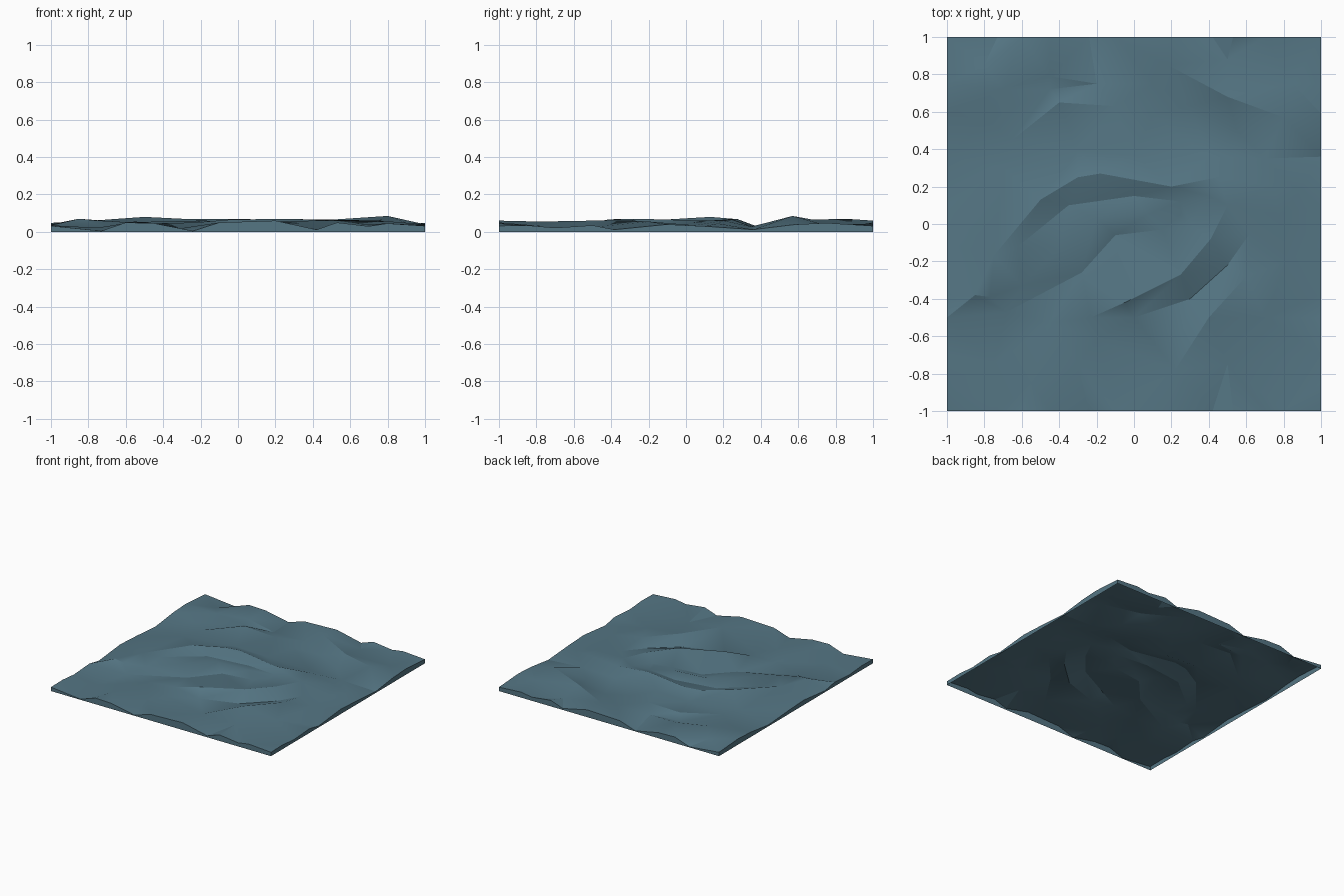
import bpy, bmesh, math
from mathutils import Vector
from mathutils.geometry import delaunay_2d_cdt

# Edge profiles (position, height); the tile repeats, so opposite edges match
FRONT = [(-1, .032), (-.73, .005), (-.6, .05), (-.45, .046), (-.24, .005), (-.1, .05),
         (.2, .06), (.42, .012), (.53, .05), (.7, .03), (.8, .045), (1, .032)]
SIDE = [(-1, .032), (-.85, .035), (-.7, .022), (-.5, .035), (-.38, .012), (-.1, .04),
        (.1, .03), (.36, .012), (.59, .04), (.75, .048), (1, .032)]

# Wave crest lines
CRESTS = [
    [(-.85, -.38, .07), (-.75, -.17, .062), (-.5, .13, .08), (-.3, .25, .07),
     (-.18, .27, .07), (.2, .2, .066), (.45, .25, .066), (.75, .2, .06)],
    [(-.77, -.39, .062), (-.6, -.33, .052), (-.4, -.13, .055), (-.2, .03, .06),
     (.07, .05, .055), (.25, .05, .045)],
    [(-.6, -1, .05), (-.55, -.85, .055), (-.45, -.53, .045), (-.23, -.5, .05),
     (-.05, -.42, .065), (.25, -.27, .07), (.41, -.08, .065), (.5, .1, .06),
     (.75, .2, .06), (.88, .17, .045)],
    [(.2, -1, .06), (.22, -.78, .055), (.4, -.5, .06), (.6, -.28, .06), (.82, -.2, .055)],
    [(-.65, .45, .04), (-.4, .65, .065), (-.1, .63, .06), (.1, .58, .045)],
    [(.2, 1, .06), (.18, .85, .07), (.5, .68, .065), (.8, .57, .085), (1, .59, .04)],
    [(-1, .59, .04), (-.7, .72, .062), (-.45, .79, .052)],
]

# Wave trough lines
TROUGHS = [
    [(-.62, -.12, .045), (-.35, .1, .04), (0, .15, .035), (.25, .12, .04), (.4, .15, .045)],
    [(-.73, -1, .005), (-.75, -.75, .022), (-.68, -.47, .02), (-.28, -.26, .02),
     (-.1, -.06, .025), (.15, -.03, .03), (.3, 0, .035)],
    [(-.24, -1, .005), (-.3, -.75, .02), (-.2, -.62, .02), (0, -.5, .015), (.3, -.4, .015),
     (.5, -.22, .02), (.62, -.05, .03), (.78, .05, .035)],
    [(.42, -1, .012), (.5, -.75, .03), (.7, -.5, .025), (1, -.38, .012)],
    [(-1, .36, .012), (-.7, .3, .03), (-.3, .39, .025), (0, .37, .025),
     (.4, .36, .025), (.7, .35, .028), (1, .36, .012)],
    [(-.78, .55, .03), (-.45, .72, .032), (-.2, .75, .03), (.1, .75, .028),
     (.3, .63, .022), (.55, .5, .022)],
    [(.42, 1, .012), (.5, .88, .028), (.85, .75, .035)],
    [(-.73, 1, .005), (-.8, .85, .03)],
]

lines = CRESTS + TROUGHS
for s in (-1, 1):
    lines.append([(x, s, z) for x, z in FRONT])
    lines.append([(s, y, z) for y, z in SIDE])

# Gather shared points and the crease edges between them
points, index, edges = [], {}, []


def point_id(p):
    key = (round(p[0], 3), round(p[1], 3))
    if key not in index:
        index[key] = len(points)
        points.append(Vector(p))
    return index[key]


for line in lines:
    ids = [point_id(p) for p in line]
    edges += list(zip(ids, ids[1:]))


def height(co):
    # Inverse distance blend, exact at the given points
    total = weight = 0.0
    for p in points:
        w = 1 / ((p.xy - co).length_squared + 1e-9) ** 1.5
        total += w * p.z
        weight += w
    return total / weight


# Triangulated wave surface
coords, _, tris, *_ = delaunay_2d_cdt([p.xy for p in points], edges, [], 0, 1e-4)
bm = bmesh.new()
verts = [bm.verts.new((c.x, c.y, height(c))) for c in coords]
for t in tris:
    if abs((coords[t[1]] - coords[t[0]]).cross(coords[t[2]] - coords[t[0]])) > 1e-6:
        bm.faces.new([verts[i] for i in t])

# Skirt down to the ground, open underneath
rim = [e for e in bm.edges if e.is_boundary]
skirt = bmesh.ops.extrude_edge_only(bm, edges=rim)["geom"]
for v in skirt:
    if isinstance(v, bmesh.types.BMVert):
        v.co.z = 0
bm.normal_update()
for f in bm.faces:
    c = f.calc_center_median()
    out = Vector((0, 0, 1)) if abs(f.normal.z) > .3 else Vector((c.x, c.y, 0))
    if f.normal.dot(out) < 0:
        f.normal_flip()

mesh = bpy.data.meshes.new("water_surface")
bm.to_mesh(mesh)
bm.free()
water = bpy.data.objects.new("water_surface", mesh)
bpy.context.collection.objects.link(water)

mat = bpy.data.materials.new("water")
mat.diffuse_color = (.09, .18, .23, 1)
mesh.materials.append(mat)

bpy.context.view_layer.objects.active = water
water.select_set(True)
bpy.ops.object.shade_smooth_by_angle(angle=math.radians(22))
